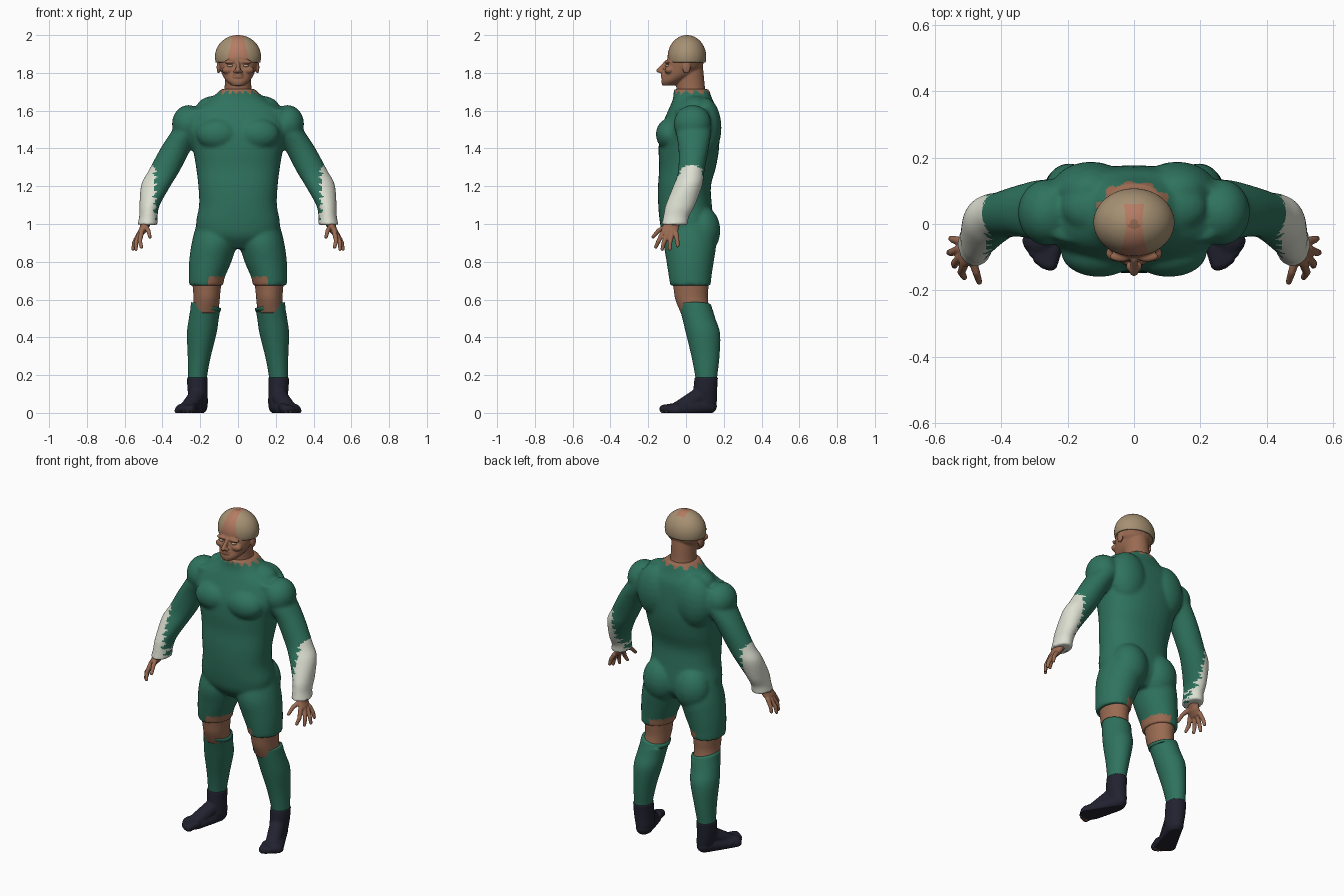
import bpy, bmesh, math
from mathutils import Vector, Matrix

cube = bpy.data.objects.get("Cube")
if cube:
    bpy.data.objects.remove(cube, do_unlink=True)


def material(name, *rgb):
    m = bpy.data.materials.new(name)
    m.use_nodes = True
    m.diffuse_color = (*rgb, 1)
    m.node_tree.nodes["Principled BSDF"].inputs["Base Color"].default_value = (*rgb, 1)
    return m


GREEN = material("green cloth", .028, .17, .11)
WHITE = material("white cloth", .72, .74, .64)
SKIN = material("brown skin", .32, .145, .083)
SCALP = material("bare scalp", .46, .2, .125)
HAIR = material("tan hair", .38, .28, .17)
NAVY = material("navy shoe", .016, .016, .03)
EYE = material("eye", .45, .33, .25)


def ellipsoid(bm, centre, radii, segs=24):
    mat = Matrix.Translation(centre) @ Matrix.Diagonal((*radii, 1))
    bmesh.ops.create_uvsphere(bm, u_segments=segs, v_segments=segs // 2, radius=1, matrix=mat)


def chain(bm, a, b, ra, rb, steps=9):
    """Tapered rounded limb made of overlapping ellipsoids."""
    a, b, ra, rb = map(Vector, (a, b, ra, rb))
    for i in range(steps):
        t = i / (steps - 1)
        ellipsoid(bm, a.lerp(b, t), ra.lerp(rb, t), 16)


def loft(bm, rings, power=2, sides=40, steps=6):
    """Smooth tube through level rings of (z, x, y, x radius, y radius)."""
    r = [Vector(k) for k in rings]
    r = [r[0]] + r + [r[-1]]
    path = []
    for i in range(1, len(r) - 2):
        p, a, b, n = r[i - 1:i + 3]
        for k in range(steps):
            t = k / steps
            path.append(a + (b - p) * (t / 2) + (2 * p - 5 * a + 4 * b - n) * (t * t / 2)
                        + (3 * a - p - 3 * b + n) * (t ** 3 / 2))
    path.append(r[-1])
    loops = []
    for z, x, y, rx, ry in path:
        loop = []
        for j in range(sides):
            c, s = math.cos(math.tau * j / sides), math.sin(math.tau * j / sides)
            c, s = (math.copysign(abs(v) ** (2 / power), v) for v in (c, s))
            loop.append(bm.verts.new((x + rx * c, y + ry * s, z)))
        loops.append(loop)
    faces = [bm.faces.new((lo[j - 1], lo[j], hi[j], hi[j - 1]))
             for lo, hi in zip(loops, loops[1:]) for j in range(sides)]
    faces += [bm.faces.new(loops[0]), bm.faces.new(loops[-1])]
    bmesh.ops.recalc_face_normals(bm, faces=faces)


def mirror(bm):
    """Copy everything built so far to the other side."""
    new = bmesh.ops.duplicate(bm, geom=bm.verts[:] + bm.edges[:] + bm.faces[:])["geom"]
    bmesh.ops.scale(bm, vec=(-1, 1, 1), verts=[g for g in new if isinstance(g, bmesh.types.BMVert)])
    bmesh.ops.reverse_faces(bm, faces=[g for g in new if isinstance(g, bmesh.types.BMFace)])


def finish(name, bm, mats, rule=None, voxel=0, smooth=0, floor=False):
    """Make the object, fuse its pieces, and colour faces by the rule."""
    me = bpy.data.meshes.new(name)
    bm.to_mesh(me)
    bm.free()
    ob = bpy.data.objects.new(name, me)
    bpy.context.collection.objects.link(ob)
    if voxel:
        mod = ob.modifiers.new("fuse", 'REMESH')
        mod.mode, mod.voxel_size = 'VOXEL', voxel
        mod = ob.modifiers.new("soften", 'SMOOTH')
        mod.factor, mod.iterations = .5, smooth
        dg = bpy.context.evaluated_depsgraph_get()
        me = bpy.data.meshes.new_from_object(ob.evaluated_get(dg))
        ob.modifiers.clear()
        ob.data = me
    if floor:
        for v in me.vertices:
            v.co.z = max(v.co.z, 0)
        me.update()
    me.materials.clear()
    for m in mats:
        me.materials.append(m)
    for p in me.polygons:
        p.use_smooth = True
        p.material_index = rule(p.center, p.normal) if rule else 0
    return ob


# Body suit: arms, thighs and muscle masses on one side, mirrored, then the trunk
bm = bmesh.new()
loft(bm, [(1.61, .19, .035, .08, .09), (1.5, .262, .04, .083, .095), (1.4, .328, .04, .082, .08),
          (1.28, .392, .028, .083, .07), (1.21, .432, .012, .08, .076), (1.1, .468, -.03, .054, .078),
          (1.04, .474, -.052, .049, .068), (.995, .478, -.06, .055, .07)])
loft(bm, [(1, .11, .025, .11, .12), (.9, .125, .022, .12, .138), (.8, .147, .022, .112, .125),
          (.72, .165, .022, .096, .113), (.675, .169, .024, .091, .108)])
for centre, radii in [((.105, -.085, 1.475), (.115, .075, .085)),     # chest
                      ((.105, .085, .965), (.11, .097, .13)),         # seat
                      ((.262, .035, 1.53), (.088, .1, .1)),           # shoulder
                      ((.13, .1, 1.51), (.12, .088, .16)),            # shoulder blade
                      ((.11, .05, 1.62), (.11, .08, .06))]:           # trapezius
    ellipsoid(bm, centre, radii)
mirror(bm)
loft(bm, [(1.715, 0, .028, .088, .092), (1.66, 0, .035, .15, .105), (1.6, 0, .035, .24, .13),
          (1.5, 0, .02, .265, .155), (1.4, 0, .015, .24, .16), (1.3, 0, .008, .222, .15),
          (1.2, 0, -.008, .21, .14), (1.1, 0, -.005, .206, .142), (1, 0, .005, .222, .142),
          (.93, 0, .012, .2, .13), (.87, 0, .015, .1, .08)], power=2.3)


def suit_rule(c, n):
    x = abs(c.x)
    jag = .008 * math.sin(c.z * 160) + .006 * math.sin(c.z * 310 + c.y * 90)
    if c.z > 1.697 + .01 * math.sin(math.atan2(c.x, c.y) * 13):
        return 2
    if c.z < .72 and x < .155:
        return 2
    edge = .44 if c.z > 1.06 else .43
    return 1 if x > edge + jag and c.z < 1.31 + jag / 2 and c.z > .9 else 0


finish("body_suit", bm, [GREEN, WHITE, SKIN], suit_rule, .009, 7)

# Bare knees
bm = bmesh.new()
loft(bm, [(.74, .163, .022, .085, .1), (.66, .165, .026, .074, .092),
          (.6, .166, .03, .069, .086), (.53, .172, .05, .068, .078)])
mirror(bm)
finish("knees", bm, [SKIN])

# Long socks, with the top edge higher on the outer side
bm = bmesh.new()
loft(bm, [(.575, .168, .047, .079, .086), (.5, .181, .068, .079, .087), (.42, .192, .09, .078, .09),
          (.3, .205, .103, .061, .074), (.2, .214, .107, .051, .059), (.16, .215, .107, .05, .056)])
for v in bm.verts:
    if v.co.z > .55:
        v.co.z += (v.co.x - .19) * .2
mirror(bm)
finish("socks", bm, [GREEN])

# Feet with toes and flat soles
bm = bmesh.new()
loft(bm, [(.188, .215, .107, .055, .062), (.12, .214, .102, .053, .063), (.05, .207, .1, .048, .063)])
chain(bm, (.207, .103, .035), (.275, -.05, .012), (.046, .062, .045), (.062, .05, .042))
chain(bm, (.215, .08, .09), (.262, -.035, .03), (.045, .05, .05), (.045, .04, .035))
for i in range(5):
    t = i / 4
    tip = Vector((.252, -.118, .02)).lerp(Vector((.317, -.058, .018)), t)
    tip.y -= .016 * math.sin(math.pi * t)
    r = .024 - .008 * t
    chain(bm, tip + Vector((-.015, .05, .008)), tip, (r, r, r), (r, r, r), 5)
mirror(bm)
finish("feet", bm, [NAVY, SKIN],
       lambda c, n: int(n.z < -.6 and c.y < -.1 and math.sin(c.x * 300) > .2), .006, 3, floor=True)

# Hands: wrist, palm, four fingers and a thumb
bm = bmesh.new()
chain(bm, (.472, -.05, 1.04), (.498, -.08, .985), (.032, .036, .03), (.022, .04, .03))
chain(bm, (.495, -.08, .985), (.514, -.088, .957), (.02, .045, .03), (.016, .046, .022))
for knuckle, joint, tip in [((.512, -.125, .95), (.52, -.145, .91), (.511, -.16, .878)),
                            ((.522, -.1, .945), (.54, -.118, .9), (.54, -.126, .866)),
                            ((.525, -.075, .945), (.549, -.085, .9), (.556, -.086, .868)),
                            ((.522, -.052, .95), (.543, -.047, .915), (.55, -.044, .885)),
                            ((.488, -.105, .985), (.475, -.145, .965), (.466, -.174, .932))]:
    chain(bm, knuckle, joint, [.0135] * 3, [.012] * 3)
    chain(bm, joint, tip, [.012] * 3, [.0095] * 3)
mirror(bm)
finish("hands", bm, [SKIN], None, .004, 2)

# Head, neck and facial features
bm = bmesh.new()
for centre, radii in [((.04, -.098, 1.858), (.034, .016, .011)),      # brow
                      ((.05, -.088, 1.815), (.035, .025, .022)),      # cheek
                      ((.103, .002, 1.83), (.01, .022, .034)),        # ear
                      ((.013, -.128, 1.807), (.011, .014, .01))]:     # nostril
    ellipsoid(bm, centre, radii)
mirror(bm)
loft(bm, [(1.66, 0, .033, .08, .083), (1.72, 0, .025, .071, .076), (1.8, 0, .018, .07, .075),
          (1.87, 0, .015, .07, .07)])
loft(bm, [(1.733, 0, -.092, .034, .034), (1.757, 0, -.068, .062, .062), (1.79, 0, -.035, .083, .085),
          (1.83, 0, -.015, .096, .096), (1.87, 0, -.001, .105, .099), (1.92, 0, .005, .104, .093)])
ellipsoid(bm, (0, .005, 1.885), (.112, .094, .105))
chain(bm, (0, -.106, 1.853), (0, -.141, 1.812), (.01, .012, .012), (.014, .017, .012))
for z in (1.778, 1.79):
    ellipsoid(bm, (0, -.118, z), (.029, .016, .0065))
finish("head", bm, [SKIN], None, .0045, 2)

# Eyes
bm = bmesh.new()
ellipsoid(bm, (.041, -.096, 1.838), (.016, .014, .008))
mirror(bm)
finish("eyes", bm, [EYE])

# Hair cap with a bare strip running from forehead to crown
bm = bmesh.new()
ellipsoid(bm, (0, .005, 1.885), (.122, .102, .115), 64)


def cut(point, normal, clear=False):
    bmesh.ops.bisect_plane(bm, geom=bm.verts[:] + bm.edges[:] + bm.faces[:],
                           plane_co=point, plane_no=normal, clear_inner=clear)


cut((0, 0, 1.856), (0, 0, 1), True)
cut((0, .06, 0), (0, 1, 0))
for s in (1, -1):
    cut((s * .025, 0, 2), (s, 0, .25))


def hair_rule(c, n):
    if Vector((c.x, c.y)).length < .016 and c.z > 1.95:
        return 2
    return int(c.y < .06 and abs(c.x) < .025 + (2 - c.z) * .25)


cap = finish("hair_cap", bm, [HAIR, SCALP, SKIN], hair_rule)
solid = cap.modifiers.new("thickness", 'SOLIDIFY')
solid.thickness, solid.offset = .012, -1
